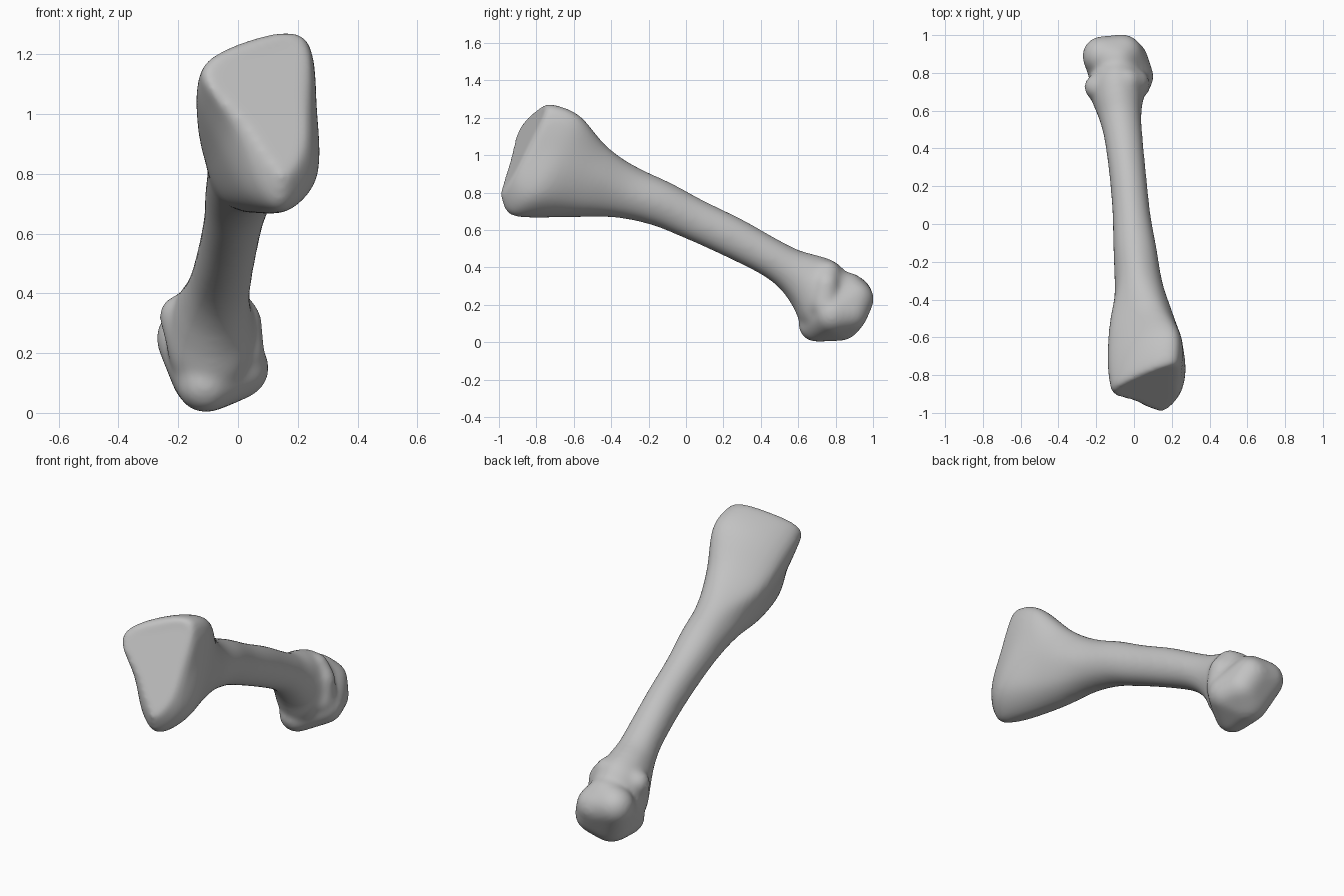
import bpy, bmesh, math
from mathutils import Vector

cube = bpy.data.objects.get("Cube")
if cube:
    bpy.data.objects.remove(cube, do_unlink=True)

LEAN = 0.5      # cross-sections lean back, square to the shaft
STEPS = 5       # points added between neighbouring controls


def catmull(a, b, c, d, t):
    return 0.5 * (2 * b + (c - a) * t + (2 * a - 5 * b + 4 * c - d) * t * t
                  + (3 * b - a - 3 * c + d) * t ** 3)


def smooth_path(points, closed):
    n = len(points)
    pick = (lambda i: points[i % n]) if closed else (lambda i: points[max(0, min(n - 1, i))])
    path = [catmull(pick(i - 1), pick(i), pick(i + 1), pick(i + 2), k / STEPS)
            for i in range(n if closed else n - 1) for k in range(STEPS)]
    return path if closed else path + [points[-1]]


def section(s, outline, turn=0.0, lean=LEAN):
    ring = [Vector((x, s + turn * (x - 0.08) + lean * z, z)) for x, z in outline]
    return smooth_path(ring, True)


def oval(s, cx, cz, rx, rz):
    angles = [math.radians(135 - 45 * i) for i in range(8)]
    return section(s, [(cx + rx * math.cos(a), cz + rz * math.sin(a)) for a in angles])


def ball_points(centre, radius, count=140):
    # evenly spread points on a sphere
    for i in range(count):
        z = 1 - (2 * i + 1) / count
        r, a = math.sqrt(1 - z * z), i * math.pi * (3 - math.sqrt(5))
        yield Vector(centre) + radius * Vector((r * math.cos(a), r * math.sin(a), z))


def add_hull(bm, balls):
    # one taut skin around a group of balls
    verts = [bm.verts.new(p) for x, y, z, r in balls for p in ball_points((x, y, z), r)]
    bmesh.ops.convex_hull(bm, input=verts)
    loose = [v for v in verts if v.is_valid and not v.link_faces]
    bmesh.ops.delete(bm, geom=loose, context='VERTS')


# Flared base: wedge-shaped outlines, clockwise from the upper left corner
face = [(-.1, 1.12), (.06, 1.2), (.2, 1.225), (.23, 1.0),
        (.22, .87), (.16, .79), (.1, .85), (.02, .97)]
rim = [(-.125, 1.14), (.03, 1.245), (.225, 1.255), (.255, 1.0),
       (.25, .8), (.15, .69), (.06, .77), (-.02, .94)]
flare = [(-.14, 1.07), (.03, 1.19), (.22, 1.2), (.262, 1.0),
         (.26, .78), (.15, .67), (.03, .71), (-.065, .88)]
neck = [(-.12, .95), (.03, 1.04), (.15, 1.03), (.21, .9),
        (.18, .74), (.08, .67), (-.03, .7), (-.1, .82)]
sections = [section(-1.41, face, .29), section(-1.22, rim, .29, .36),
            section(-1.2, flare, .2), section(-.95, neck, .1)]

# Shaft and core of the head: position, centre x, centre z, radii
sections += [oval(*v) for v in [
    (-.72, .025, .8, .128, .133), (-.5, .005, .738, .115, .111),
    (-.28, -.013, .655, .101, .101), (-.03, -.032, .56, .098, .098),
    (.22, -.055, .455, .102, .093), (.36, -.072, .388, .112, .104),
    (.47, -.085, .33, .13, .135), (.58, -.09, .26, .15, .172),
    (.68, -.09, .21, .14, .16), (.78, -.09, .2, .1, .12)]]

bm = bmesh.new()
columns = [smooth_path(list(col), False) for col in zip(*sections)]
grid = [[bm.verts.new(p) for p in col] for col in columns]
for i, col in enumerate(grid):
    nxt = grid[(i + 1) % len(grid)]
    for j in range(len(col) - 1):
        bm.faces.new((col[j], col[j + 1], nxt[j + 1], nxt[j]))
for end in (0, -1):
    bm.faces.new([col[end] for col in grid])

# Rounded head: joint surface with its underside knob, then the collar behind it
add_hull(bm, [(-.17, .89, .25, .105), (-.06, .9, .23, .105), (-.09, .86, .27, .105),
              (.0, .78, .15, .105), (-.03, .87, .16, .105),
              (-.1, .82, .13, .125), (-.11, .695, .095, .095)])
add_hull(bm, [(-.195, .725, .325, .07), (-.14, .73, .355, .065), (-.04, .755, .365, .075),
              (.01, .75, .31, .07), (.01, .74, .2, .08), (-.15, .7, .2, .08)])

bmesh.ops.recalc_face_normals(bm, faces=bm.faces)
mesh = bpy.data.meshes.new("foot_bone")
bm.to_mesh(mesh)
bm.free()
bone = bpy.data.objects.new("foot_bone", mesh)
bpy.context.collection.objects.link(bone)

# Fuse the lumps into one soft skin
remesh = bone.modifiers.new("fuse", 'REMESH')
remesh.mode = 'VOXEL'
remesh.voxel_size = 0.011
remesh.use_smooth_shade = True
soften = bone.modifiers.new("soften", 'SMOOTH')
soften.factor = 0.5
soften.iterations = 28

grey = bpy.data.materials.new("bone_grey")
grey.use_nodes = True
colour = (.54, .54, .54, 1)
grey.diffuse_color = colour
grey.node_tree.nodes["Principled BSDF"].inputs["Base Color"].default_value = colour
mesh.materials.append(grey)
